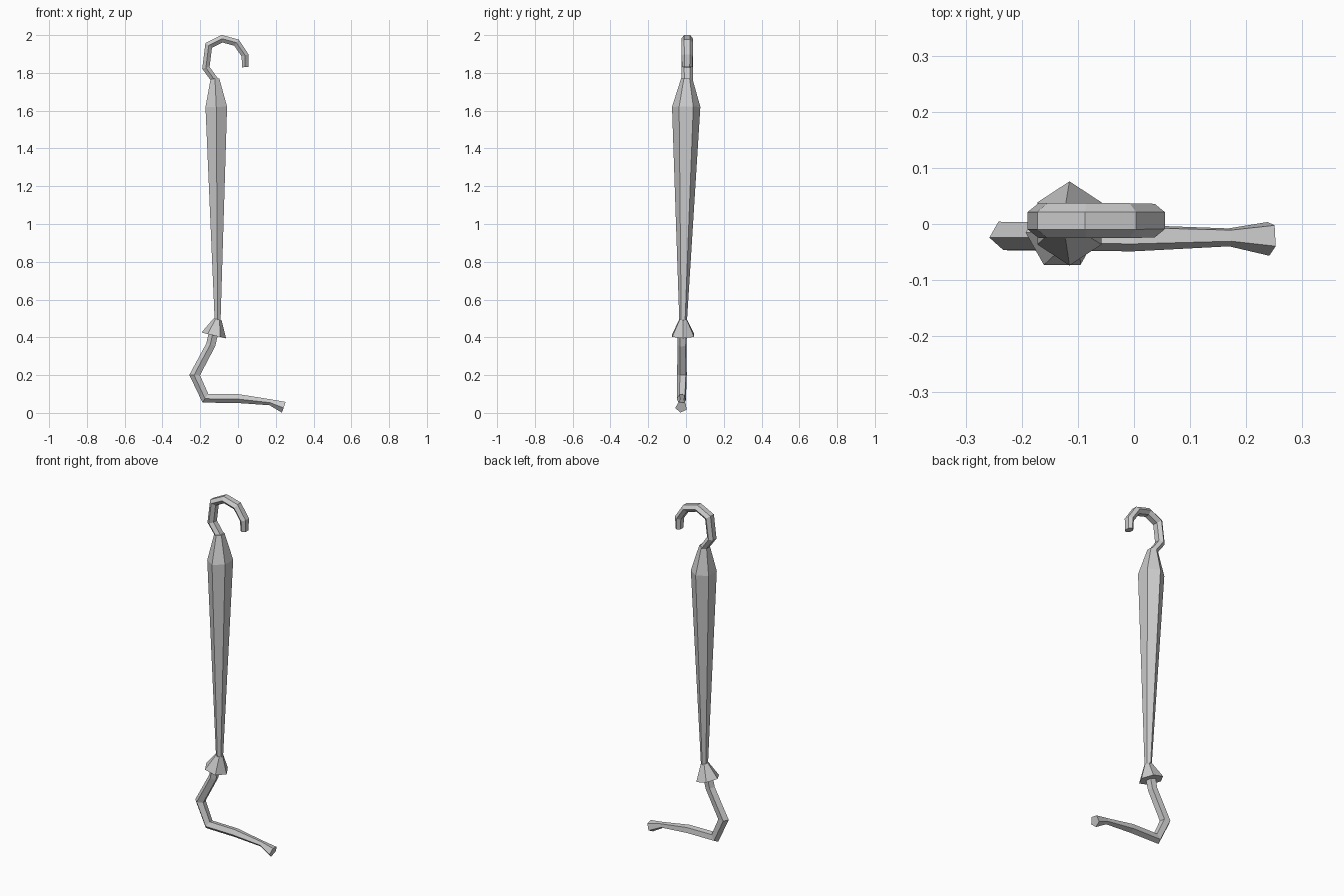
import bpy, bmesh, math
from mathutils import Vector

if "Cube" in bpy.data.objects:
    bpy.data.objects.remove(bpy.data.objects["Cube"])


def tube(name, path, sides, start, squash=1.0):
    """Loft flat-sided rings along (x, y, z, radius) points, mitred in the xz plane."""
    pts = [Vector(p[:3]) for p in path]
    bm = bmesh.new()
    rings = []
    for i, p in enumerate(pts):
        a = p - pts[i - 1] if i > 0 else pts[1] - p
        b = pts[i + 1] - p if i < len(pts) - 1 else a
        a, b = (Vector((v.x, 0, v.z)).normalized() for v in (a, b))
        t = (a + b).normalized()
        normal = Vector((-t.z, 0, t.x)) / max(t.dot(a), 0.5)
        r = path[i][3]
        ring = []
        for k in range(sides):
            ang = math.radians(start) + math.tau * k / sides
            ring.append(bm.verts.new(p + Vector((0, r * math.cos(ang), 0))
                                     + normal * (r * squash * math.sin(ang))))
        rings.append(ring)
    for lo, hi in zip(rings, rings[1:]):
        for k in range(sides):
            j = (k + 1) % sides
            bm.faces.new((lo[k], lo[j], hi[j], hi[k]))
    bm.faces.new(rings[0])
    bm.faces.new(rings[-1])
    bmesh.ops.recalc_face_normals(bm, faces=bm.faces)
    mesh = bpy.data.meshes.new(name)
    bm.to_mesh(mesh)
    bm.free()
    ob = bpy.data.objects.new(name, mesh)
    bpy.context.collection.objects.link(ob)
    return ob


# Long tapered body with pointed shoulder
tube("body", [(-.108, -.015, .47, .021), (-.108, -.015, .50, .021),
              (-.115, .001, 1.62, .075), (-.122, .004, 1.77, .030)], 6, 0, .88)

# Flared collar at the narrow end
tube("collar", [(-.128, -.015, .41, .067), (-.108, -.015, .495, .022)], 6, 30)

# Curved hook on top
tube("hook", [(-.118, .006, 1.755, .030), (-.17, .006, 1.827, .031),
              (-.155, .006, 1.946, .031), (-.085, .006, 1.981, .031),
              (-.008, .006, 1.960, .031), (.037, .006, 1.893, .030),
              (.038, .006, 1.830, .027)], 6, 0, .7)

# Bent crank below the collar, ending in a flared tip
tube("crank", [(-.127, -.019, .43, .027), (-.143, -.020, .36, .026),
               (-.228, -.020, .20, .027), (-.172, -.023, .079, .025),
               (0, -.024, .077, .025), (.17, -.023, .057, .017),
               (.243, -.025, .031, .032)], 5, 45)
